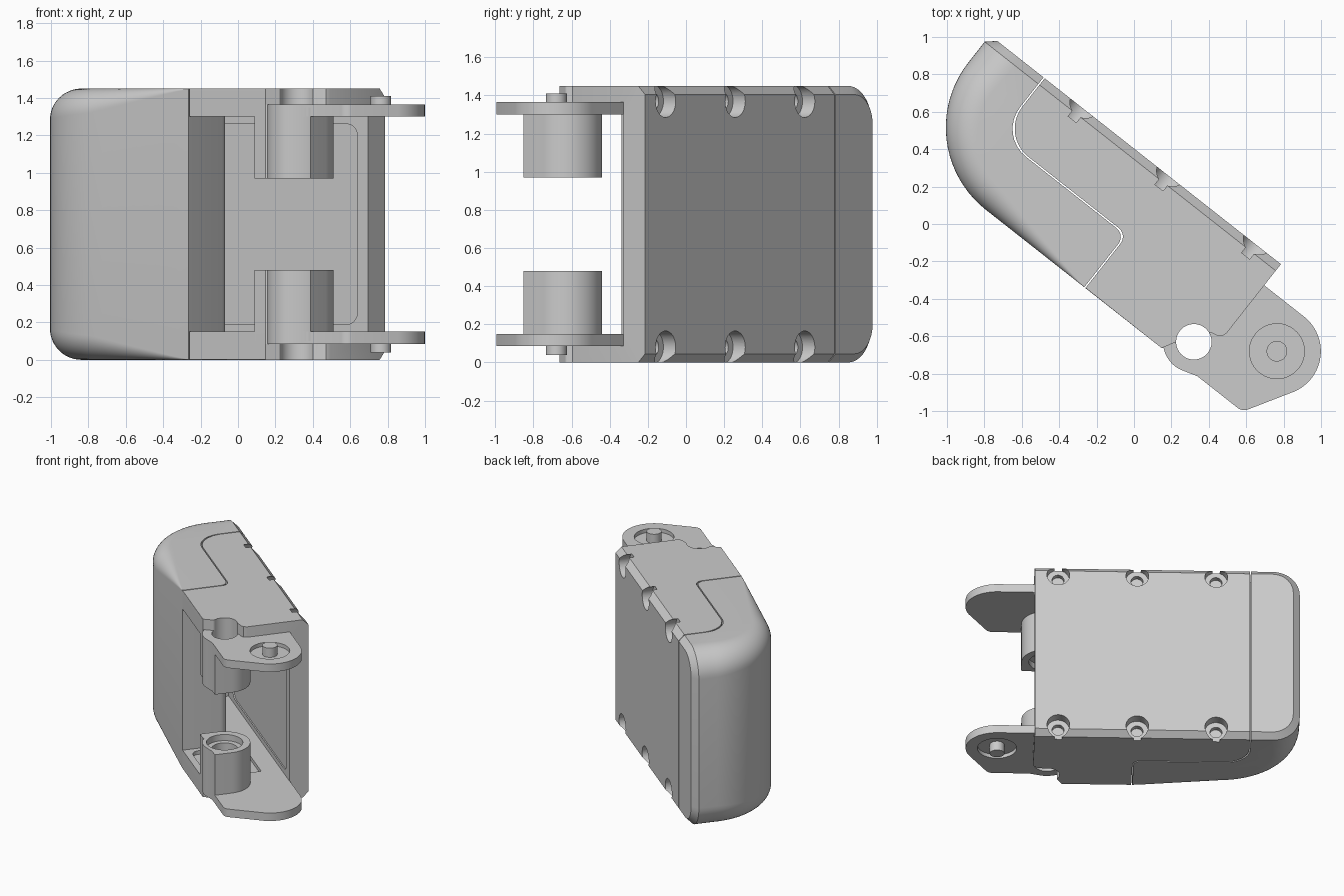
import bpy, bmesh
from math import sin, cos, tan, pi, radians
from mathutils import Matrix, Vector

if "Cube" in bpy.data.objects:
    bpy.data.objects.remove(bpy.data.objects["Cube"])

H = 1.45          # overall height
WALL = 0.15       # top and bottom plate thickness
BACK = 0.317      # back face, in the part's own length / depth axes
FRONT = -0.43
CH = 0.045        # back edge chamfer
HOLE = (0.641, -0.297)
PIVOT = (1.021, -0.062)

GREY = (0.6, 0.6, 0.6, 1)
grey = bpy.data.materials.new("light_grey")
grey.use_nodes = True
grey.diffuse_color = GREY
grey.node_tree.nodes["Principled BSDF"].inputs["Base Color"].default_value = GREY


def make_object(name, bm):
    bmesh.ops.recalc_face_normals(bm, faces=bm.faces)
    mesh = bpy.data.meshes.new(name)
    bm.to_mesh(mesh)
    bm.free()
    mesh.materials.append(grey)
    ob = bpy.data.objects.new(name, mesh)
    bpy.context.collection.objects.link(ob)
    return ob


def loft(name, rings):
    bm = bmesh.new()
    vs = [[bm.verts.new(p) for p in ring] for ring in rings]
    n = len(vs[0])
    for a, b in zip(vs, vs[1:]):
        for i in range(n):
            j = (i + 1) % n
            bm.faces.new((a[i], a[j], b[j], b[i]))
    bm.faces.new(vs[0])
    bm.faces.new(vs[-1])
    return make_object(name, bm)


def prism(name, pts, z0, z1):
    return loft(name, [[(u, v, z) for u, v in pts] for z in (z0, z1)])


def arc(c, r, a0, a1, n=16):
    return [(c[0] + r * cos(radians(a0 + (a1 - a0) * i / n)),
             c[1] + r * sin(radians(a0 + (a1 - a0) * i / n))) for i in range(n + 1)]


def circle(c, r, n=40):
    return arc(c, r, 0, 360, n)[:-1]


def rounded(corners, steps=8):
    """Polygon from (u, v, fillet radius) corners."""
    out = []
    for i, (u, v, r) in enumerate(corners):
        p = Vector((u, v))
        if r == 0:
            out.append((u, v))
            continue
        a = (Vector(corners[i - 1][:2]) - p).normalized()
        b = (Vector(corners[(i + 1) % len(corners)][:2]) - p).normalized()
        half = a.angle(b) / 2
        c = p + (a + b).normalized() * r / sin(half)
        s, e = p + a * r / tan(half) - c, p + b * r / tan(half) - c
        for k in range(steps + 1):
            # sweep the fillet at constant radius from one tangent point to the other
            t = (pi - 2 * half) * k / steps
            q = s * sin(pi - 2 * half - t) + e * sin(t)
            out.append(tuple(c + q.normalized() * r))
    return out


def box(u0, u1, v0, v1, r):
    return rounded([(u0, v0, r), (u1, v0, r), (u1, v1, r), (u0, v1, r)])


def back_cylinder(u, z, r, v0, v1):
    """Cylinder running front to back."""
    return loft("cutter", [[(u + a, v, z + b) for a, b in circle((0, 0), r, 32)] for v in (v0, v1)])


def boolean(ob, cutters, op="DIFFERENCE"):
    for c in cutters:
        m = ob.modifiers.new("cut", "BOOLEAN")
        m.operation, m.object, m.solver = op, c, "EXACT"
        bpy.context.view_layer.objects.active = ob
        bpy.ops.object.modifier_apply(modifier=m.name)
        bpy.data.objects.remove(c)
    return ob


# Whole body: outline points carrying an inset direction and an edge radius
def body(name):
    END_R, FLAT = 0.2, 0.003
    outline = [(0.75, BACK, 0, 0, 0, True), (-1.18, BACK, 1, 0, END_R - CH, True),
               (-1.23, BACK - CH, 1, 0, END_R, False)]
    c = (-0.67, 0.13)
    for i, (u, v) in enumerate(arc(c, 0.56, 180, 270, 20)):
        d = (Vector(c) - Vector((u, v))).normalized()
        outline.append((u, v, d.x, d.y, END_R - 0.07 * i / 20, False))
    for i in range(1, 9):
        outline.append((-0.67 + 0.67 * i / 8, FRONT, 0, 1, max(FLAT, 0.13 * (1 - i / 8)), False))
    edge = [(0.526, FRONT), (0.565, -0.36), (0.56, -0.27), (0.685, -0.2),
            (0.715, -0.195), (0.74, -0.18), (0.75, -0.155), (0.75, BACK - CH)]
    outline += [(u, v, 0, 0, FLAT, False) for u, v in edge]
    n, top = 12, []
    for k in range(n + 1):
        ring = []
        for u, v, du, dv, r, back in outline:
            a = pi / 2 * (min(1, k / (n - 1)) if back else k / n)
            f = r * (1 - cos(a))
            if back:
                z = H if k == n else H - END_R + (END_R - CH) * sin(a)
                ring.append((u + f * du, v - (CH if k == n else 0), z))
            else:
                ring.append((u + f * du, v + f * dv, H - r * (1 - sin(a))))
        top.append(ring)
    return loft(name, [[(u, v, H - z) for u, v, z in r] for r in reversed(top)] + top)


def pad_region(g):
    """Area taken by the fingertip pad, grown by a gap g."""
    return prism("cutter", rounded([(g, -1, 0), (g, -0.075 + g, 0.06), (-0.865 + g, -0.075 + g, 0.19),
                                    (-0.865 + g, 1, 0), (-2, 1, 0), (-2, -1, 0)]), -1, 3)


fingertip_pad = boolean(body("fingertip_pad"), [pad_region(0)], "INTERSECT")

# Frame: open channel with plate pockets, hinge hole, lid recess and screw holes
pocket = box(0.05, 0.7, -0.38, 0.02, 0.06)
lid = box(-0.7, 0.68, 0.19, H - 0.19, 0.07)
cuts = [pad_region(0.008),
        prism("cutter", [(-0.8, -1), (2, -1), (2, 0.17), (-0.8, 0.17)], WALL, H - WALL),
        prism("cutter", pocket, WALL - 0.03, H - WALL + 0.03),
        prism("cutter", circle(HOLE, 0.095), -1, 3),
        loft("cutter", [[(u, v, z) for u, z in lid] for v in (0.1, 0.18)])]
for u in (0.575, -0.015, -0.605):
    for z in (0.08, H - 0.08):
        cuts.append(back_cylinder(u, z, 0.085, 0.235, 0.5))
        cuts.append(back_cylinder(u, z, 0.045, 0.195, 0.3))
frame = boolean(body("frame"), cuts)

parts = [fingertip_pad, frame]

# Hinge ends, built once for the bottom and once for the top
bulge = arc(HOLE, 0.165, -70, -130, 10)
tongue_outline = (arc(PIVOT, 0.235, 90, -28, 24)
                  + rounded([(1.232, -0.176, 0), (1.075, FRONT, 0.06), (0.77, FRONT, 0)])[1:]
                  + bulge + [(0.526, FRONT), (0.526, 0.173)])
boss_outline = ([(0.831, FRONT), (0.77, FRONT)] + bulge + [(0.526, FRONT), (0.451, FRONT)]
                + arc(HOLE, 0.19, 180, 0, 28))

for side, flip in (("lower", False), ("upper", True)):
    def slab(name, pts, z0, z1):
        return prism(name, pts, *((H - z1, H - z0) if flip else (z0, z1)))

    tongue = boolean(slab(side + "_hinge_tongue", tongue_outline, 0.085, WALL),
                     [slab("cutter", circle(HOLE, 0.095), -1, 1),
                      slab("cutter", circle(PIVOT, 0.147), 0, 0.115)])
    boss = boolean(slab(side + "_hinge_boss", boss_outline, 0.1, 0.48),
                   [slab("cutter", circle(HOLE, 0.095), -1, 1),
                    slab("cutter", circle(HOLE, 0.135), 0.43, 1)])
    pin = slab(side + "_pivot_pin", circle(PIVOT, 0.055), 0.04, 0.13)
    parts += [tongue, boss, pin]

# Turn the finger to its standing angle and shade it
for ob in parts:
    ob.data.transform(Matrix.Rotation(radians(-38.2), 4, "Z"))
bpy.ops.object.select_all(action="DESELECT")
for ob in parts:
    ob.select_set(True)
bpy.context.view_layer.objects.active = frame
bpy.ops.object.shade_smooth_by_angle(angle=radians(30))
